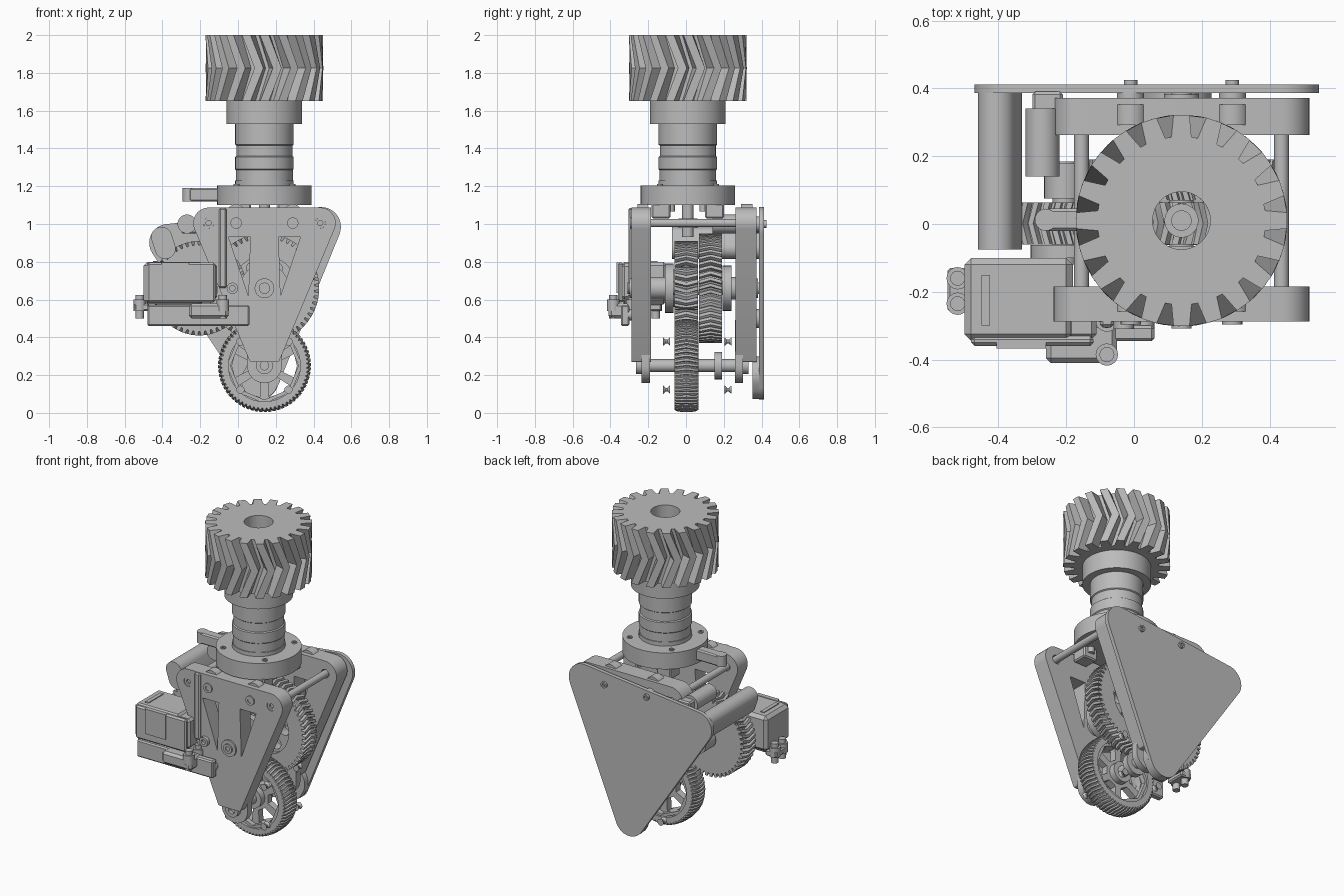
import bpy, bmesh
from math import cos, sin, pi, tau
from mathutils import Vector
from mathutils.geometry import convex_hull_2d

cube = bpy.data.objects.get("Cube")
if cube:
    bpy.data.objects.remove(cube)

grey = bpy.data.materials.new("plain_grey")
grey.use_nodes = True
grey.diffuse_color = (0.5, 0.5, 0.5, 1)
grey.node_tree.nodes["Principled BSDF"].inputs["Base Color"].default_value = (0.5, 0.5, 0.5, 1)

CX = 0.14                    # column, wheel and drive shaft centre line
AXLE_Z, SHAFT_Z = 0.25, 0.66


def finish(name, mesh, loc=(0, 0, 0)):
    mesh.materials.clear()
    mesh.materials.append(grey)
    mesh.shade_smooth()
    mesh.set_sharp_from_angle(angle=pi / 6)
    ob = bpy.data.objects.new(name, mesh)
    ob.location = loc
    bpy.context.collection.objects.link(ob)
    return ob


def loft(name, rings, loc, axis, closed=False):
    """Skin rings of (u, v, h) points; closed joins last to first, else ends are capped."""
    bm = bmesh.new()
    place = (lambda u, v, h: (u, h, v)) if axis == 'y' else (
        (lambda u, v, h: (h, u, v)) if axis == 'x' else (lambda u, v, h: (u, v, h)))
    rows = [[bm.verts.new(place(*p)) for p in ring] for ring in rings]
    n = len(rows[0])
    pairs = list(zip(rows, rows[1:]))
    if closed:
        pairs.append((rows[-1], rows[0]))
    else:
        bm.faces.new(rows[0])
        bm.faces.new(rows[-1])
    for a, b in pairs:
        for i in range(n):
            j = (i + 1) % n
            bm.faces.new((a[i], a[j], b[j], b[i]))
    bmesh.ops.recalc_face_normals(bm, faces=bm.faces)
    mesh = bpy.data.meshes.new(name)
    bm.to_mesh(mesh)
    bm.free()
    return finish(name, mesh, loc)


def circle(r, h, n=40):
    return [(r * cos(tau * i / n), r * sin(tau * i / n), h) for i in range(n)]


def lathe(name, profile, loc, axis='y', closed=False, n=40):
    return loft(name, [circle(r, h, n) for r, h in profile], loc, axis, closed)


def rod(name, x, z, y0, y1, r, n=32):
    return lathe(name, [(r, y0), (r, y1)], (x, 0, z), 'y', n=n)


def screw(name, loc, r, h, axis='y'):
    return lathe(name, [(r, 0), (r, h), (r * .5, h), (r * .5, h * .3)], loc, axis, n=16)


def box(name, x, y, z, bevel=0.008):
    bm = bmesh.new()
    bmesh.ops.create_cube(bm, size=1)
    for v in bm.verts:
        v.co = [lo + (hi - lo) * (c + .5) for (lo, hi), c in zip((x, y, z), v.co)]
    if bevel:
        bmesh.ops.bevel(bm, geom=bm.edges[:], offset=bevel, segments=1, affect='EDGES')
    mesh = bpy.data.meshes.new(name)
    bm.to_mesh(mesh)
    bm.free()
    return finish(name, mesh)


def gear(name, loc, axis, teeth, tip, root, bore, levels):
    """Toothed ring; levels are (height, radius scale, twist)."""
    def ring(h, scale, twist, inner=0):
        pts = []
        for i in range(teeth):
            for f, r in ((-.24, tip), (.24, tip), (.38, root), (.62, root)):
                a = tau * (i + f) / teeth + twist
                r = inner or r * scale
                pts.append((r * cos(a), r * sin(a), h))
        return pts
    rings = [ring(*lv) for lv in levels]
    rings = [ring(*levels[0], bore)] + rings + [ring(*levels[-1], bore)]
    return loft(name, rings, loc, axis, True)


def hull(*circles):
    pts = [Vector((x + r * cos(tau * i / 32), z + r * sin(tau * i / 32)))
           for x, z, r in circles for i in range(32)]
    return [pts[i] for i in convex_hull_2d(pts)]


def disc(x, z, r, n=24):
    return [(x + p[0], z + p[1]) for p in circle(r, 0, n)]


def plate(name, loops, y0, y1):
    """Flat outline in x, z with holes, given thickness along y."""
    cu = bpy.data.curves.new(name, 'CURVE')
    cu.dimensions, cu.fill_mode, cu.extrude = '2D', 'BOTH', (y1 - y0) / 2
    for pts in loops:
        sp = cu.splines.new('POLY')
        sp.points.add(len(pts) - 1)
        for p, q in zip(sp.points, pts):
            p.co = (q[0], q[1], 0, 1)
        sp.use_cyclic_u = True
    tmp = bpy.data.objects.new(name + "_outline", cu)
    mesh = bpy.data.meshes.new_from_object(tmp)
    bpy.data.objects.remove(tmp)
    ob = finish(name, mesh, (0, (y0 + y1) / 2, 0))
    ob.rotation_euler.x = pi / 2
    return ob


# Steering column: herringbone gear, stepped sleeve, flange
gear("top_gear", (CX, 0.01, 0), 'z', 20, 0.312, 0.248, 0.085,
     [(1.65, 1, 0), (1.825, 1, 0.22), (2.0, 1, 0)])
lathe("column", [(.085, 1.1), (.25, 1.1), (.25, 1.205), (.155, 1.205), (.155, 1.23), (.15, 1.23),
                 (.15, 1.285), (.155, 1.29), (.155, 1.355), (.148, 1.36), (.148, 1.415), (.155, 1.42),
                 (.155, 1.53), (.2, 1.53), (.2, 1.65), (.085, 1.65)], (CX, .01, 0), 'z', True, 64)
for k in range(4):
    c, s = cos(k * pi / 2), sin(k * pi / 2)
    screw("gear_screw", (CX + .118 * c, .01 + .118 * s, 1.995), .023, .005, 'z')
    c, s = cos(k * pi / 2 + pi / 4), sin(k * pi / 2 + pi / 4)
    screw("flange_screw", (CX + .21 * c, .01 + .21 * s, 1.2), .016, .012, 'z')
    x, y = CX + .17 * c, .01 + .2 * s
    box("flange_foot", (x - .05, x + .05), (y - .05, y + .05), (1.03, 1.11))
    screw("foot_screw", (x, y * .6, 1.065), .02, .04, 'z')
box("flange_arm", (-.26, -.08), (-.02, .045), (1.12, 1.19))
lathe("flange_arm_tip", [(.0325, 1.12), (.0325, 1.19)], (-.26, .0125, 0), 'z', n=24)
lathe("vertical_shaft", [(.03, .93), (.03, 1.12)], (CX, .01, 0), 'z')
lathe("shaft_collar", [(.05, .98), (.05, 1.03)], (CX, .01, 0), 'z')

# Pair of side frames with windows, bosses and screws
for side, y0, y1 in (("front", -.288, -.185), ("back", .262, .372)):
    outline = hull((CX - .295, 1.005, .082), (CX + .295, 1.005, .082),
                   (CX - .07, .28, .01), (CX + .07, .28, .01))
    holes = [[(CX + m * a, b) for a, b in ((.075, .93), (.19, .93), (.085, .62))] for m in (-1, 1)]
    holes += [disc(CX + m * .295, 1.005, .028) for m in (-1, 1)]
    plate(side + "_frame", [outline] + holes, y0, y1)
    out, inn = (y0, y1) if side == "front" else (y1, y0)
    d = 1 if out > 0 else -1
    rod(side + "_shaft_bearing", CX, SHAFT_Z, out, out + d * .01, .052)
    screw(side + "_shaft_screw", (CX, out + d * .01, SHAFT_Z), .03, d * .01)
    for m in (-1, 1):
        rod(side + "_frame_boss", CX + m * .15, 1.055, y0 + .03, y1 - .02, .05)
        screw(side + "_frame_screw", (CX + m * .15, out, 1.005), .03, d * .008)
        screw(side + "_rod_screw", (CX + m * .295, out - d * .02, 1.005), .028, d * .015)
    # wheel bearing plates below the frame
    b0, b1 = (-.235, -.19) if d < 0 else (.26, .302)
    plate(side + "_axle_plate", [hull((CX, AXLE_Z, .092), (CX, .4, .092))], b0, b1)
    screw(side + "_axle_cap", (CX, b0 if d < 0 else b1, AXLE_Z), .045, d * .03)
for m in (-1, 1):
    rod("cross_rod", CX + m * .295, 1.005, -.2, .28, .022)
box("front_rail", (-.1, -.06), (-.305, -.28), (.66, 1.085))
for x, z in ((-.03, .66), (.03, .52)):
    screw("front_side_screw", (x, -.285, z), .03, -.025)

# Large triangular back cover with spacers and bolts
corners = ((.44, .985, .105), (-.37, .9, .1), (.115, .172, .1))
plate("back_cover", [hull(*corners)], .387, .412)
plate("cover_toe", [hull((.115, .172, .098), (.13, .2, .098))], .352, .39)
for m in (-1, 1):
    screw("cover_bolt", (CX + m * .15, .41, 1.0), .02, .015)
    rod("cover_spacer", CX + m * .15, 1.0, .36, .39, .04)
rod("cover_spacer", CX, .5, .36, .39, .05)
plate("cover_strut", [hull((-.405, .93, .055), (-.385, .87, .055))], -.075, .39)
rod("idler_housing", -.27, 1.0, .14, .34, .05)
box("idler_bracket", (-.3, -.21), (.31, .39), (.95, 1.03))

# Gear train
gear("drive_gear", (CX, 0, SHAFT_Z), 'y', 54, .29, .266, .17,
     [(.07, 1, 0), (.13, 1, .06), (.19, 1, 0)])
plate("drive_gear_web", [disc(CX, SHAFT_Z, .18, 40)] +
      [disc(CX + .12 * cos(k * tau / 6), SHAFT_Z + .12 * sin(k * tau / 6), .035) for k in range(6)], .1, .16)
gear("motor_gear", (-.205, 0, SHAFT_Z), 'y', 46, .25, .228, .05,
     [(-.06, 1, 0), (.002, 1, .07), (.064, 1, 0)])
gear("pinion", (CX, 0, SHAFT_Z), 'y', 18, .115, .093, .03,
     [(-.06, 1, 0), (.002, 1, -.15), (.064, 1, 0)])
rod("drive_shaft", CX, SHAFT_Z, -.29, .37, .035)
for y0, y1, r in ((-.11, -.065, .13), (.192, .24, .12), (-.185, -.11, .06), (.24, .265, .06)):
    rod("shaft_hub", CX, SHAFT_Z, y0, y1, r)
rod("motor_shaft", -.205, SHAFT_Z, -.12, .185, .035)
rod("motor_hub", -.205, SHAFT_Z, -.1, -.062, .1)
rod("motor_end_bearing", -.205, SHAFT_Z, .075, .18, .06)

# Wheel: treaded tyre, spoked disc and axle
tread = [(-.062, .95, 0), (-.05, .98, 0), (-.02, 1, .02), (.002, 1, .03),
         (.024, 1, .02), (.054, .98, 0), (.066, .95, 0)]
gear("tyre", (CX, 0, AXLE_Z), 'y', 64, .246, .236, .19, tread)
lathe("tyre_groove_rim", [(.18, -.05), (.2, -.05), (.2, .054), (.18, .054)],
      (CX, 0, AXLE_Z), 'y', True, 8)
windows = []
for k in range(6):
    a = tau * k / 6
    windows.append([(CX + r * cos(a + t), AXLE_Z + r * sin(a + t))
                    for r, t in ((.09, -.3), (.168, -.38), (.172, 0), (.168, .38), (.09, .3))])
plate("wheel_disc", [disc(CX, AXLE_Z, .195, 40)] + windows, -.02, .024)
rod("wheel_hub", CX, AXLE_Z, -.06, .064, .065)
rod("axle", CX, AXLE_Z, -.24, .33, .034)
rod("axle_collar", CX, AXLE_Z, .15, .19, .072)
for k in range(4):
    a = pi / 4 + k * pi / 2
    x, z = CX + .18 * cos(a), AXLE_Z + .18 * sin(a)
    for y, d in ((-.085, -1), (.205, 1)):
        lathe("wheel_bolt", [(.022, 0), (.01, d * .012), (.01, d * .022), (.022, d * .036)],
              (x, y, z), 'y', n=12)

# Motor block with bracket and mounting screws
box("motor_body", (-.5, -.18), (-.345, -.1), (.575, .8), .02)
box("motor_face", (-.48, -.12), (-.36, -.33), (.585, .795), .01)
box("motor_panel", (-.405, -.26), (-.367, -.35), (.635, .795), 0)
box("motor_side_lid", (-.2, -.11), (-.34, -.19), (.6, .79), .015)
box("motor_top_rib", (-.45, -.425), (-.3, -.15), (.795, .805), 0)
box("motor_bracket", (-.48, .06), (-.345, -.3), (.46, .57))
box("motor_foot", (-.26, -.05), (-.41, -.29), (.5, .58), .015)
box("motor_left_lug", (-.55, -.47), (-.26, -.13), (.54, .58))
for x, y in ((-.52, -.16), (-.52, -.235), (-.08, -.285), (-.08, -.385)):
    lathe("motor_mount_screw", [(.022, .5), (.022, .54), (.033, .54), (.033, .6),
                                (.022, .6), (.022, .625)], (x, y, 0), 'z', n=16)
